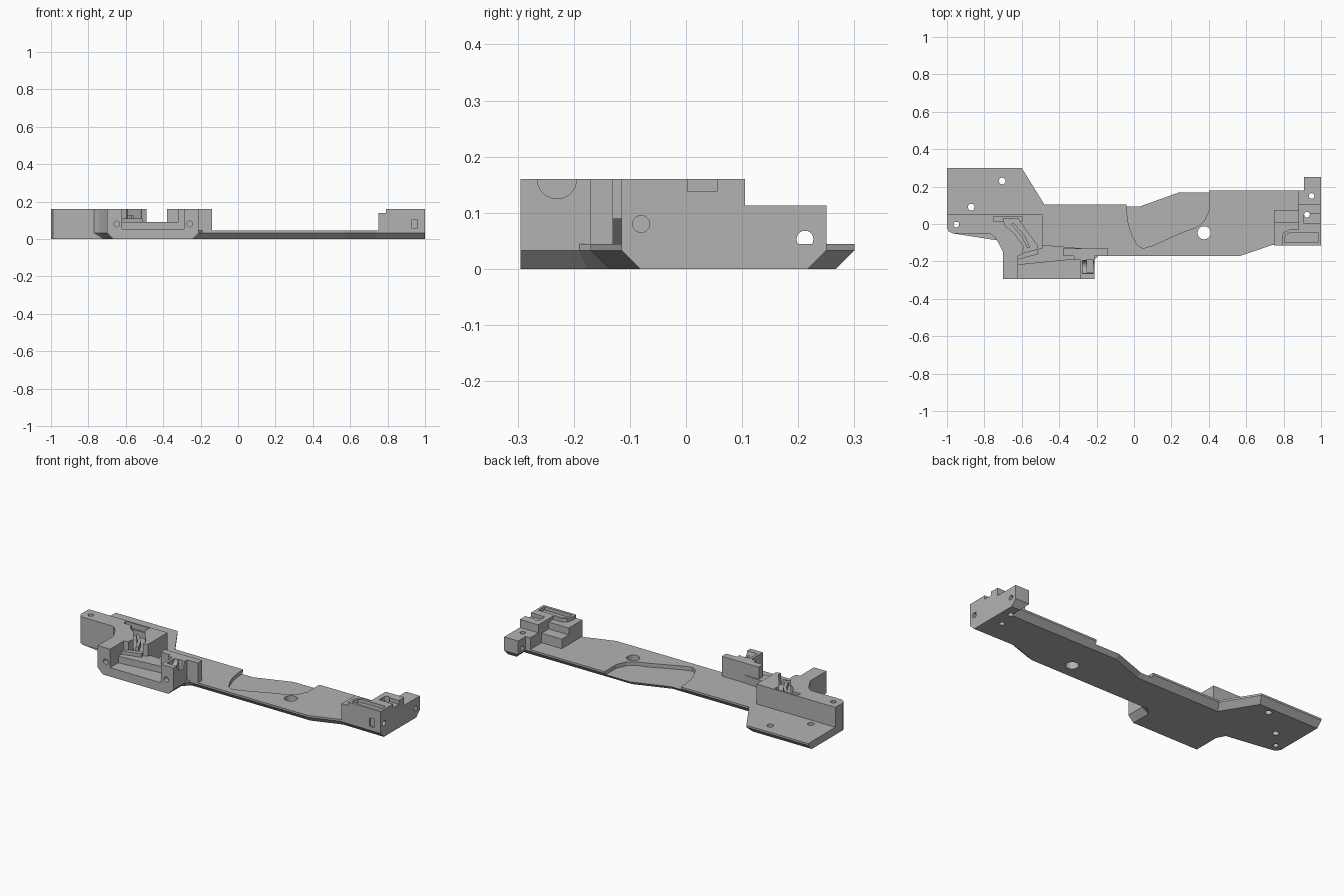
import bpy, bmesh, math
from mathutils import Vector, Matrix

cube = bpy.data.objects.get("Cube")
if cube:
    bpy.data.objects.remove(cube)

grey = bpy.data.materials.new("plain grey")
grey.use_nodes = True
grey.diffuse_color = (0.45, 0.45, 0.45, 1)
grey.node_tree.nodes["Principled BSDF"].inputs["Base Color"].default_value = grey.diffuse_color


def finish(name, bm):
    bmesh.ops.recalc_face_normals(bm, faces=bm.faces)
    mesh = bpy.data.meshes.new(name)
    bm.to_mesh(mesh)
    bm.free()
    mesh.materials.append(grey)
    obj = bpy.data.objects.new(name, mesh)
    bpy.context.collection.objects.link(obj)
    return obj


def loft(name, rings):
    """Closed solid through stacked rings of equal length."""
    bm = bmesh.new()
    loops = [[bm.verts.new(p) for p in ring] for ring in rings]
    for low, high in zip(loops, loops[1:]):
        for i in range(len(low)):
            j = (i + 1) % len(low)
            bm.faces.new((low[i], low[j], high[j], high[i]))
    bm.faces.new(loops[0][::-1])
    bm.faces.new(loops[-1])
    return finish(name, bm)


def prism(name, pts, z0, z1):
    return loft(name, [[(x, y, z) for x, y in pts] for z in (z0, z1)])


def box(name, x0, x1, y0, y1, z0, z1):
    return prism(name, [(x0, y0), (x1, y0), (x1, y1), (x0, y1)], z0, z1)


def rod(name, centre, radius, length, axis="Z"):
    bm = bmesh.new()
    turn = {"Z": Matrix(), "X": Matrix.Rotation(math.pi / 2, 4, "Y"),
            "Y": Matrix.Rotation(math.pi / 2, 4, "X")}[axis]
    bmesh.ops.create_cone(bm, cap_ends=True, segments=32, radius1=radius,
                          radius2=radius, depth=length,
                          matrix=Matrix.Translation(centre) @ turn)
    return finish(name, bm)


def cut(targets, cutters):
    for obj in targets:
        bpy.context.view_layer.objects.active = obj
        for c in cutters:
            mod = obj.modifiers.new("cut", "BOOLEAN")
            mod.operation, mod.solver, mod.object = "DIFFERENCE", "EXACT", c
            bpy.ops.object.modifier_apply(modifier=mod.name)
    for c in cutters:
        bpy.data.objects.remove(c)


def inset(pts, amounts):
    """Move each side of a counter-clockwise outline inward by its amount."""
    lines = []
    for i, p in enumerate(pts):
        a, b = Vector(p), Vector(pts[(i + 1) % len(pts)])
        d = (b - a).normalized()
        lines.append((a + Vector((-d.y, d.x)) * amounts[i], d))
    out = []
    for i in range(len(pts)):
        (p, d), (q, e) = lines[i - 1], lines[i]
        det = d.x * e.y - d.y * e.x
        t = ((q - p).x * e.y - (q - p).y * e.x) / det
        out.append(p + d * t)
    return out


# Base plate with chamfered underside
TOP, CH, H = 0.044, 0.033, 0.16
outline = [(-1, 0.3), (-1, -0.02), (-0.99, -0.04), (-0.97, -0.05), (-0.77, -0.05),
           (-0.745, -0.07), (-0.72, -0.11), (-0.7, -0.15), (-0.7, -0.295),
           (-0.21, -0.295), (-0.21, -0.19), (-0.19, -0.17), (0.57, -0.17),
           (0.74, -0.112), (1, -0.115), (1, 0.25), (0.91, 0.25), (0.91, 0.18),
           (0.24, 0.18), (0.03, 0.105), (-0.48, 0.105), (-0.6, 0.3)]
sides = []
for i, (x, y) in enumerate(outline):
    x2, y2 = outline[(i + 1) % len(outline)]
    ear = x < -0.75 and x2 < -0.75 and y2 < 0.29
    plain = ear or (x == x2 == 1) or y == y2 == -0.295
    sides.append(0 if plain else CH)
foot = inset(outline, sides)
base = loft("base_plate", [[(x, y, 0) for x, y in foot],
                           [(x, y, CH) for x, y in outline],
                           [(x, y, TOP) for x, y in outline]])

# Tall rail with its curved inner web and outer post
rail = prism("rear_rail", [(-1, 0.05), (-1, -0.02), (-0.99, -0.04), (-0.97, -0.05),
                           (-0.77, -0.05), (-0.745, -0.07), (-0.72, -0.11),
                           (-0.7, -0.15), (-0.7, -0.295), (-0.62, -0.295),
                           (-0.62, -0.17), (-0.49, -0.13), (-0.49, 0.05)], CH, H)
channel = prism("cutter", [(-0.7, 0.03), (-0.69, -0.01), (-0.64, -0.05), (-0.59, -0.12),
                           (-0.6, -0.2), (-0.51, -0.2), (-0.52, -0.11), (-0.58, -0.03),
                           (-0.62, 0.03)], 0.095, 0.2)
cross_slot = box("cutter", -0.75, -0.6, 0.015, 0.04, 0.13, 0.2)
cut([rail], [channel, cross_slot])
prism("channel_rib", [(-0.66, 0.0), (-0.6, -0.07), (-0.57, -0.13), (-0.555, -0.125),
                      (-0.585, -0.06), (-0.645, 0.005)], 0.09, 0.125)
prism("channel_stop", [(-0.63, -0.165), (-0.52, -0.135), (-0.51, -0.16),
                       (-0.62, -0.19)], 0.05, 0.11)

# Stepped deck between the posts
box("front_ledge", -0.63, -0.28, -0.295, -0.15, CH, 0.052)
prism("raised_deck", [(-0.63, -0.22), (-0.28, -0.185), (-0.28, -0.13), (-0.63, -0.1)], CH, 0.09)

# Inner post with cradle, and thin upright panel
post = box("inner_post", -0.29, -0.21, -0.295, -0.16, CH, H)
cut([post], [rod("cutter", (-0.24, -0.23, H), 0.035, 0.07, "X"),
             box("cutter", -0.25, -0.22, -0.26, -0.19, 0.08, 0.2)])
box("upright_panel", -0.38, -0.14, -0.17, -0.13, CH, H)
box("panel_catch", -0.32, -0.21, -0.19, -0.165, 0.08, H)

# End block
low = box("end_block_low", 0.75, 0.9, -0.115, 0.01, CH, 0.14)
shelf = box("end_block_shelf", 0.75, 0.9, 0, 0.075, CH, 0.1)
tray = prism("end_block_tray", [(0.79, -0.115), (1, -0.115), (1, -0.03), (0.83, -0.03),
                                (0.80, -0.045), (0.79, -0.07)], CH, H)
back = box("end_block_back", 0.88, 1, -0.031, 0.105, CH, H)
step = box("end_block_step", 0.88, 1, 0.104, 0.18, CH, 0.113)
tab = box("end_block_tab", 0.91, 1, 0.179, 0.25, CH, 0.113)
pocket = prism("cutter", [(0.805, -0.1), (0.985, -0.1), (0.985, -0.045), (0.84, -0.045),
                          (0.815, -0.055), (0.805, -0.075)], 0.14, 0.2)
pin_slot = box("cutter", 0.93, 0.958, -0.13, -0.104, 0.055, 0.105)
side_hole = rod("cutter", (1, -0.08, 0.08), 0.015, 0.06, "X")
cut([tray], [pocket, pin_slot, side_hole])
cut([back], [box("cutter", 0.91, 1.01, 0.003, 0.055, 0.138, 0.2),
             rod("cutter", (0.925, 0.05, 0.1), 0.015, 0.2)])
cut([tab], [rod("cutter", (0.95, 0.212, 0.053), 0.015, 0.2, "X")])
cut([base, step], [rod("cutter", (0.95, 0.15, 0.05), 0.015, 0.3)])

# Shallow curved recess and through holes in the plate
recess = [(-0.04, 0.25), (-0.04, 0.08), (-0.03, 0.0), (-0.01, -0.06), (0.02, -0.115),
          (0.05, -0.13), (0.1, -0.115), (0.28, -0.035), (0.33, -0.02), (0.375, 0.015),
          (0.4, 0.07), (0.4, 0.25)]
holes = [(-0.87, 0.09, 0.018), (-0.705, 0.23, 0.018), (0.375, -0.047, 0.035),
         (0.925, 0.05, 0.015)]
cut([base], [prism("cutter", recess, 0.022, 0.1)] +
    [rod("cutter", (x, y, 0), r, 0.3) for x, y, r in holes])
cut([base, rail], [rod("cutter", (-0.95, -0.003, 0.08), 0.015, 0.4)])

# Blind screw holes in the front of the posts
for obj, x in ((rail, -0.648), (post, -0.258)):
    cut([obj], [rod("cutter", (x, -0.295, 0.08), 0.015, 0.06, "Y")])
